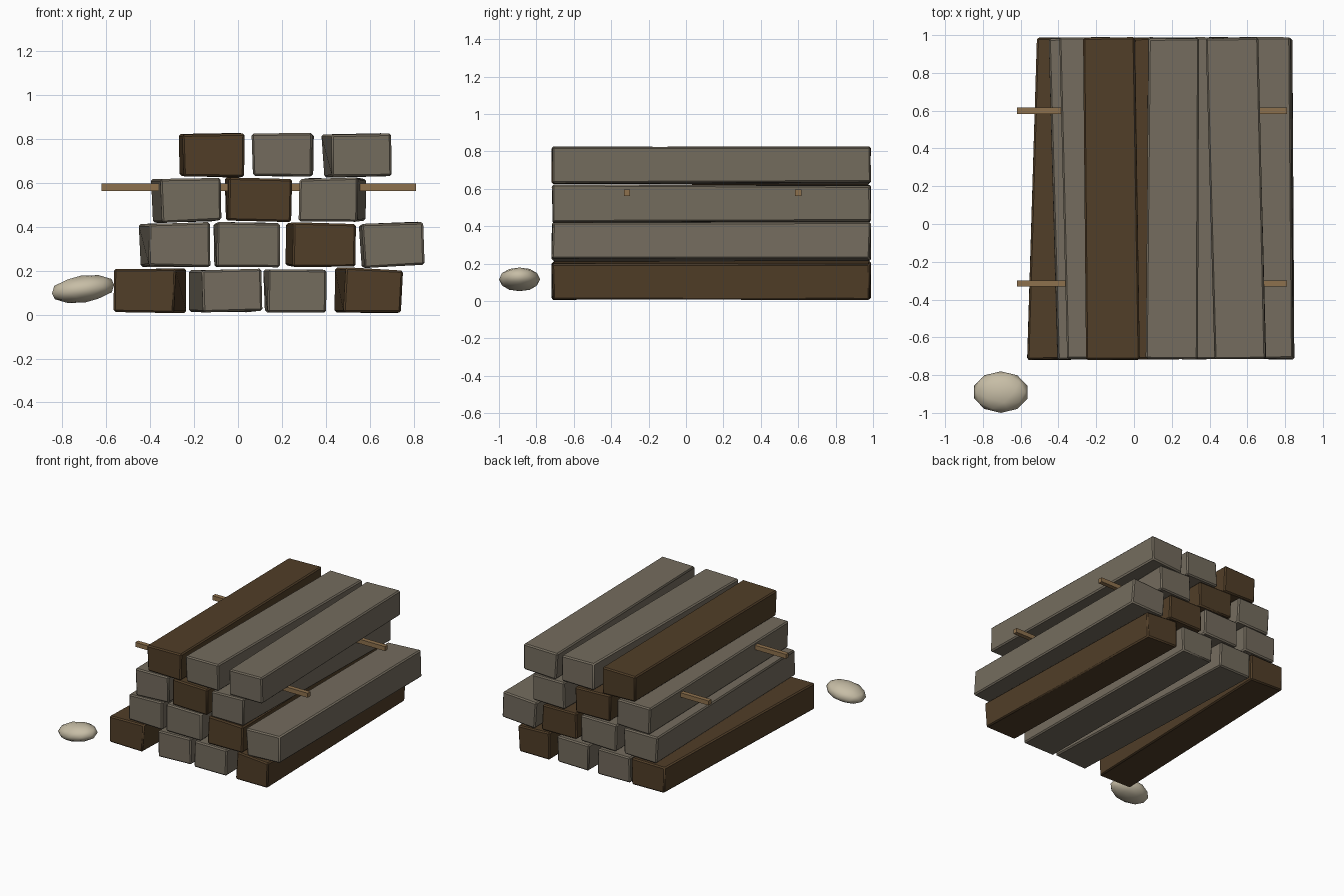
import bpy, bmesh, math, random
from mathutils import Vector

random.seed(4)
old = bpy.data.objects.get("Cube")
if old:
    bpy.data.objects.remove(old, do_unlink=True)


def material(name, rgb):
    m = bpy.data.materials.new(name)
    m.use_nodes = True
    m.diffuse_color = (*rgb, 1)
    m.node_tree.nodes["Principled BSDF"].inputs["Base Color"].default_value = (*rgb, 1)
    return m


GREY = material("weathered_grey_wood", (0.175, 0.150, 0.112))
BROWN = material("dark_brown_wood", (0.082, 0.048, 0.021))
STICK = material("light_stick_wood", (0.27, 0.165, 0.075))
STONE = material("pale_stone", (0.57, 0.51, 0.38))


def finish(name, bm, mat, angle):
    mesh = bpy.data.meshes.new(name)
    bm.to_mesh(mesh)
    bm.free()
    ob = bpy.data.objects.new(name, mesh)
    bpy.context.collection.objects.link(ob)
    mesh.materials.append(mat)
    bpy.ops.object.select_all(action='DESELECT')
    bpy.context.view_layer.objects.active = ob
    ob.select_set(True)
    bpy.ops.object.shade_smooth_by_angle(angle=math.radians(angle))
    return ob


FRONT, BACK, HEIGHT = -0.715, 0.985, 0.196


def beam(name, x_front, x_back, width, z, roll, mat):
    """Rough-sawn beam: a slightly irregular box skewed from its front end to its back end."""
    bm = bmesh.new()
    bmesh.ops.create_cube(bm, size=1)
    for v in bm.verts:
        side, end, up = v.co
        x = x_front if end < 0 else x_back
        y = FRONT if end < 0 else BACK
        wobble = Vector([random.uniform(-0.005, 0.005) for _ in range(3)])
        v.co = Vector((x + side * width - roll * up * HEIGHT, y,
                       z + up * HEIGHT + roll * side * width)) + wobble
    bmesh.ops.bevel(bm, geom=bm.edges[:], offset=0.009, segments=1, affect='EDGES')
    finish(name, bm, mat, 35)


# Stacked beams, layer by layer: front x, back x, width, roll, colour
layers = [
    (0.109, [(-0.425, -0.375, 0.275, -0.01, BROWN),
             (-0.03, -0.09, 0.27, 0.02, GREY),
             (0.27, 0.25, 0.265, 0.0, GREY),
             (0.615, 0.57, 0.26, -0.03, BROWN)]),
    (0.318, [(-0.265, -0.31, 0.275, 0.0, GREY),
             (0.05, 0.035, 0.29, -0.01, GREY),
             (0.39, 0.36, 0.285, 0.0, BROWN),
             (0.705, 0.695, 0.275, 0.03, GREY)]),
    (0.522, [(-0.21, -0.255, 0.275, 0.02, GREY),
             (0.10, 0.085, 0.285, 0.0, BROWN),
             (0.41, 0.45, 0.265, 0.0, GREY)]),
    (0.725, [(-0.112, -0.13, 0.277, 0.0, BROWN),
             (0.20, 0.208, 0.27, 0.0, GREY),
             (0.56, 0.522, 0.27, 0.03, GREY)]),
]
for row, (z, beams) in enumerate(layers, 1):
    for col, (x_front, x_back, width, roll, mat) in enumerate(beams, 1):
        beam(f"beam_layer_{row}_{col}", x_front, x_back, width, z, roll, mat)

# Thin spacer sticks running across the third layer
for name, y in (("front_spacer_stick", -0.315), ("back_spacer_stick", 0.6)):
    bm = bmesh.new()
    bmesh.ops.create_cube(bm, size=1)
    bmesh.ops.scale(bm, vec=(1.43, 0.033, 0.033), verts=bm.verts)
    bmesh.ops.translate(bm, vec=(0.095, y, 0.579), verts=bm.verts)
    finish(name, bm, STICK, 30)

# Loose stone beside the stack
bm = bmesh.new()
bmesh.ops.create_icosphere(bm, subdivisions=2, radius=1)
bmesh.ops.scale(bm, vec=(0.15, 0.11, 0.062), verts=bm.verts)
stone = finish("loose_stone", bm, STONE, 60)
stone.location = (-0.705, -0.89, 0.116)
stone.rotation_euler = (0, math.radians(-8), 0)
